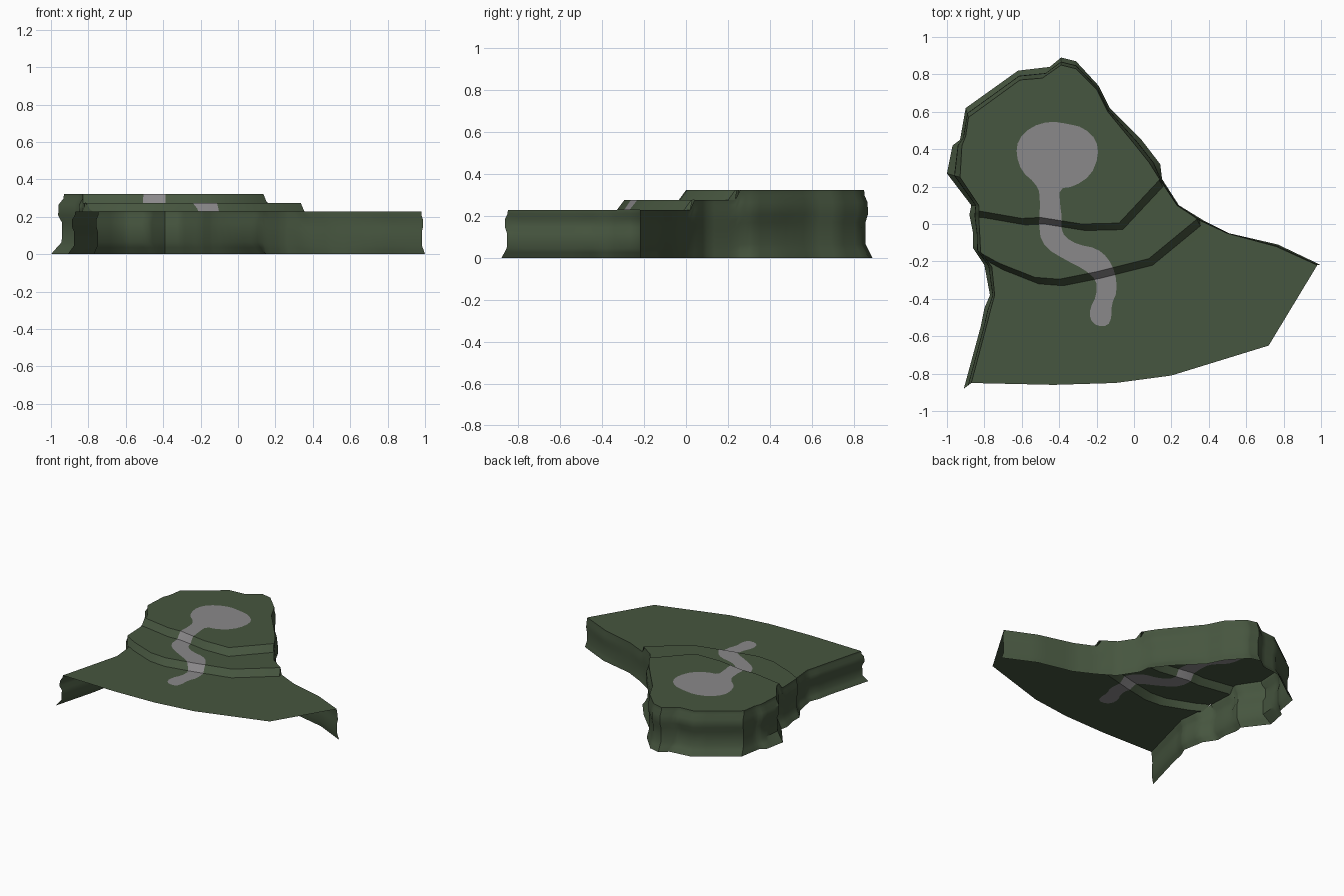
import bpy, math
from mathutils import Vector
from mathutils.geometry import delaunay_2d_cdt

if "Cube" in bpy.data.objects:
    bpy.data.objects.remove(bpy.data.objects["Cube"])


def material(name, rgb):
    m = bpy.data.materials.new(name)
    m.diffuse_color = (*rgb, 1)
    m.use_nodes = True
    m.node_tree.nodes["Principled BSDF"].inputs["Base Color"].default_value = m.diffuse_color
    return m


GREEN = material("moss_green", (0.062, 0.092, 0.050))
GREY = material("path_grey", (0.255, 0.247, 0.255))

# Cliff outline, clockwise from front left: rim x, y and matching foot x, y
CLIFF = [
    (-.87, -.85, -.91, -.88), (-.785, -.53, -.82, -.55), (-.77, -.47, -.80, -.45),
    (-.745, -.38, -.77, -.38), (-.76, -.23, -.80, -.22), (-.82, -.15, -.86, -.13),
    (-.825, -.05, -.86, -.05), (-.83, .04, -.88, .05), (-.83, .10, -.87, .10),
    (-.93, .25, -1.0, .27), (-.92, .42, -.97, .42), (-.90, .47, -.93, .45),
    (-.885, .57, -.90, .62), (-.61, .77, -.62, .82), (-.49, .78, -.45, .84),
    (-.39, .85, -.39, .89), (-.31, .83, -.31, .87), (-.20, .72, -.19, .74),
    (-.14, .60, -.13, .62), (0, .43, .04, .45), (.08, .33, .14, .32),
    (.14, .235, .15, .24), (.23, .10, .24, .10), (.35, .02, .37, .02),
    (.50, -.05, .51, -.05), (.76, -.12, .77, -.11), (.98, -.22, 1.0, -.22)]
# Open front edge of the ground
FRONT = [(.72, -.65), (.20, -.81), (-.10, -.85), (-.43, -.86)]

# Crest lines of the two terraces
UPPER = [(-1.1, .07), (-.83, .07), (-.6, .03), (-.5, .035), (-.28, 0), (-.08, .005),
         (.135, .235), (.14, 1.2)]
LOWER = [(-1.1, -.14), (-.82, -.155), (-.72, -.21), (-.53, -.285), (-.4, -.295),
         (-.2, -.255), (.08, -.185), (.335, .025), (.34, 1.2)]

# Pool and winding trail, anticlockwise
TRAIL = [
    (-.40, .19), (-.32, .20), (-.23, .26), (-.19, .36), (-.20, .45), (-.27, .515),
    (-.35, .535), (-.45, .55), (-.55, .52), (-.62, .45), (-.63, .37), (-.60, .28),
    (-.53, .22), (-.50, .16), (-.51, -.05), (-.47, -.13), (-.37, -.19), (-.27, -.24),
    (-.20, -.30), (-.20, -.38), (-.235, -.45), (-.235, -.51), (-.20, -.545),
    (-.14, -.545), (-.12, -.50), (-.12, -.43), (-.09, -.36), (-.10, -.26),
    (-.14, -.18), (-.20, -.13), (-.30, -.11), (-.37, -.07), (-.39, -.02),
    (-.385, .03), (-.395, .10)]


def foot_line(line):
    return [(x + .02, y - .035) for x, y in line]


def line_y(line, x):
    for (x0, y0), (x1, y1) in zip(line, line[1:]):
        if x <= x1:
            return y0 + (y1 - y0) * (x - x0) / (x1 - x0)
    return line[-1][1]


def height(x, y):
    z = .228
    for line, rise in ((LOWER, .047), (UPPER, .048)):
        top, low = line_y(line, x), line_y(foot_line(line), x)
        z += rise * min(1, max(0, (y - low) / max(top - low, 1e-4)))
    return z


def rounded(points):
    """Corner cutting for a closed loop."""
    out = []
    for a, b in zip(points, points[1:] + points[:1]):
        a, b = Vector(a), Vector(b)
        out += [a.lerp(b, .25), a.lerp(b, .75)]
    return out


def densify(rows, n):
    out = []
    for a, b in zip(rows, rows[1:]):
        out += [Vector(a).lerp(Vector(b), i / n) for i in range(n)]
    return out + [Vector(rows[-1])]


def make(name, verts, faces, mats, indices, angle):
    me = bpy.data.meshes.new(name)
    me.from_pydata(verts, [], faces)
    for m in mats:
        me.materials.append(m)
    for p, i in zip(me.polygons, indices):
        p.material_index = i
    ob = bpy.data.objects.new(name, me)
    bpy.context.collection.objects.link(ob)
    bpy.ops.object.select_all(action='DESELECT')
    ob.select_set(True)
    bpy.context.view_layer.objects.active = ob
    bpy.ops.object.shade_smooth_by_angle(angle=math.radians(angle))


cliff = densify(CLIFF, 4)

# Terraced ground: outline, terrace lines and trail are cut into one sheet
outline = [Vector((c[0], c[1])) for c in cliff] + [Vector(p) for p in FRONT]
outline.reverse()
trail = rounded(TRAIL)
coords = outline + trail
loops = [list(range(len(outline))), list(range(len(outline), len(coords)))]
edges = []
for line in (UPPER, foot_line(UPPER), LOWER, foot_line(LOWER)):
    start = len(coords)
    coords += [Vector(p) for p in line]
    edges += [(i, i + 1) for i in range(start, len(coords) - 1)]
pts, _, tris, _, _, origin = delaunay_2d_cdt(coords, edges, loops, 0, 1e-5)
kept = [(f, 1 if 1 in o else 0) for f, o in zip(tris, origin) if 0 in o]
make("terraced_ground", [(p.x, p.y, height(p.x, p.y)) for p in pts],
     [f for f, _ in kept], [GREEN, GREY], [m for _, m in kept], 40)

# Cliff wall: layered profile as (height share, spread from rim to foot)
PROFILE = [(1, 0), (.92, .05), (.82, .42), (.64, .45), (.52, .15), (.2, .18),
           (.11, .55), (0, 1)]
verts, faces = [], []
n = len(PROFILE)
for rx, ry, fx, fy in cliff:
    top = height(rx, ry)
    verts += [(rx + (fx - rx) * s, ry + (fy - ry) * s, top * t) for t, s in PROFILE]
for i in range(len(cliff) - 1):
    for j in range(n - 1):
        a = i * n + j
        faces.append((a, a + n, a + n + 1, a + 1))
make("cliff_wall", verts, faces, [GREEN], [0] * len(faces), 35)
